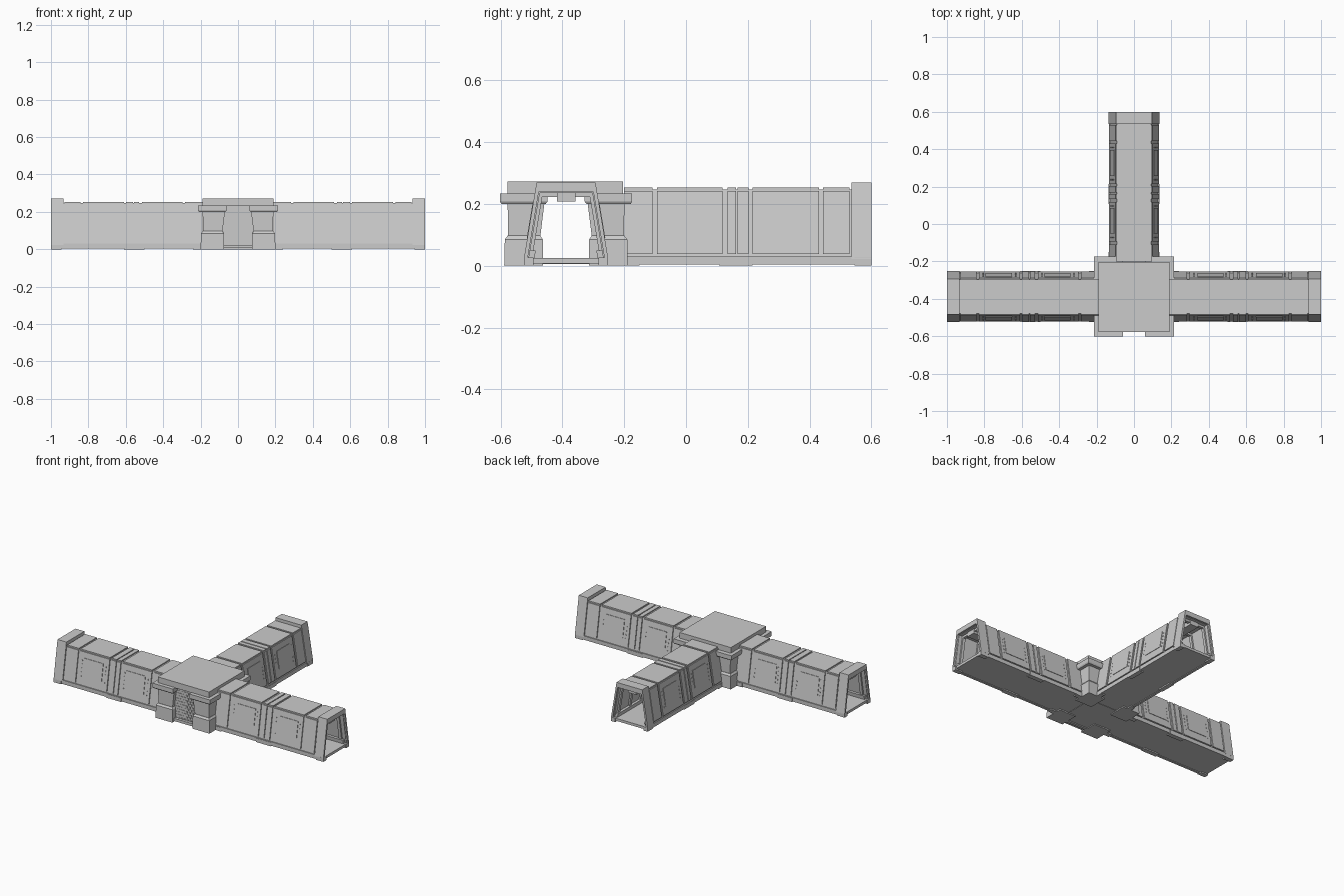
import bpy, bmesh, math
from mathutils import Matrix, Vector

if "Cube" in bpy.data.objects:
    bpy.data.objects.remove(bpy.data.objects["Cube"])

HUB_Y = -0.388
# each arm: rotation about the hub, and length scale (all run outward along local +x)
ARMS = [(0, 1.0), (math.pi, 1.0), (math.pi / 2, 0.988)]


def finish(name, bm):
    bmesh.ops.recalc_face_normals(bm, faces=bm.faces)
    me = bpy.data.meshes.new(name)
    bm.to_mesh(me)
    bm.free()
    ob = bpy.data.objects.new(name, me)
    bpy.context.collection.objects.link(ob)
    return ob


def prism(bm, section, t0, t1):
    """Extrude a (u, z) section along local x from t0 to t1."""
    a = [bm.verts.new((t0, u, z)) for u, z in section]
    b = [bm.verts.new((t1, u, z)) for u, z in section]
    n = len(section)
    bm.faces.new(a)
    bm.faces.new(b[::-1])
    for i in range(n):
        j = (i + 1) % n
        bm.faces.new((a[i], b[i], b[j], a[j]))


def frustum(bm, lo, hi):
    """Box between rectangle lo=(x0,x1,y0,y1,z) and rectangle hi."""
    rings = []
    for x0, x1, y0, y1, z in (lo, hi):
        rings.append([bm.verts.new(p) for p in
                      ((x0, y0, z), (x1, y0, z), (x1, y1, z), (x0, y1, z))])
    a, b = rings
    bm.faces.new(a[::-1])
    bm.faces.new(b)
    for i in range(4):
        j = (i + 1) % 4
        bm.faces.new((a[i], a[j], b[j], b[i]))


def box(bm, x0, x1, y0, y1, z0, z1):
    frustum(bm, (x0, x1, y0, y1, z0), (x0, x1, y0, y1, z1))


def outer(z):
    """Half width of the sloping tunnel wall at height z."""
    return 0.136 - 0.167 * (z - 0.025)


def wall(bm, t0, t1, z0, z1, d_out, d_in):
    """Plate lying on both sloping walls, between two depths below the outer plane."""
    for s in (1, -1):
        prism(bm, [(s * (outer(z) - d), z) for z, d in
                   ((z0, d_out), (z1, d_out), (z1, d_in), (z0, d_in))], t0, t1)


def arch(bm, t0, t1, z0, top, d_out, d_in, inner_top):
    """Inverted-U frame of the tunnel section."""
    half = [(outer(z0) - d_out, z0), (outer(top) - d_out, top)]
    ins = [(outer(inner_top) - d_in, inner_top), (outer(z0) - d_in, z0)]
    prism(bm, half + [(-u, z) for u, z in half[::-1]] +
          [(-u, z) for u, z in ins[::-1]] + ins, t0, t1)


def arm_part(name, build):
    """Build one part in local space and place it on all three arms."""
    for i, (ang, k) in enumerate(ARMS):
        bm = bmesh.new()
        build(bm)
        m = (Matrix.Translation((0, HUB_Y, 0)) @ Matrix.Rotation(ang, 4, 'Z')
             @ Matrix.Diagonal((k, 1, 1, 1)))
        bm.transform(m)
        finish(f"{name}_{i + 1}", bm)


PANELS = [(0.19, 0.283), (0.298, 0.513), (0.528, 0.556),
          (0.562, 0.598), (0.61, 0.828), (0.842, 0.928)]
BIG = [PANELS[1], PANELS[4]]


# hollow tunnel shell
def shell(bm):
    arch(bm, 0.19, 0.99, 0.022, 0.246, 0.008, 0.016, 0.236)


# outer cladding with seams between plates, on walls and roof
def cladding(bm):
    for t0, t1 in PANELS:
        wall(bm, t0, t1, 0.038, 0.242, 0.001, 0.010)
        r = outer(0.252) - 0.003
        box(bm, t0, t1, -r, r, 0.244, 0.253)


# raised service hatches with bolts
def hatches(bm):
    for t0, t1 in BIG:
        wall(bm, t0 + 0.042, t1 - 0.035, 0.09, 0.205, -0.002, 0.004)
        for i in range(5):
            z = 0.085 + i * 0.025
            for t in (t0 + 0.022, t1 - 0.022):
                wall(bm, t - 0.003, t + 0.003, z, z + 0.006, -0.001, 0.003)


# raised collar at the open end
def collar(bm):
    arch(bm, 0.934, 1.0, 0.022, 0.27, 0.0, 0.012, 0.238)


# inner ribs and ceiling light strip
def ribs(bm):
    for t in (0.29, 0.41, 0.52, 0.605, 0.72, 0.835, 0.955):
        arch(bm, t - 0.01, t + 0.01, 0.025, 0.24, 0.012, 0.026, 0.222)
    wall(bm, 0.2, 0.98, 0.025, 0.05, 0.012, 0.034)
    box(bm, 0.2, 0.97, -0.03, 0.03, 0.207, 0.238)


# floor plate and side sills
def floor(bm):
    box(bm, 0.12, 0.995, -0.124, 0.124, 0.008, 0.025)
    for s in (1, -1):
        y0, y1 = sorted((s * 0.118, s * 0.134))
        box(bm, 0.19, 0.97, y0, y1, 0.004, 0.030)
        for t0, t1 in ((0.2, 0.24), (0.5, 0.61), (0.945, 1.0)):
            y0, y1 = sorted((s * 0.105, s * 0.136))
            box(bm, t0, t1, y0, y1, 0.0, 0.026)


for part_name, fn in (("tunnel_shell", shell), ("wall_cladding", cladding),
                      ("hatches", hatches), ("end_collar", collar),
                      ("inner_ribs", ribs), ("tunnel_floor", floor)):
    arm_part(part_name, fn)


def hub_part(name, build):
    bm = bmesh.new()
    build(bm)
    bm.transform(Matrix.Translation((0, HUB_Y, 0)))
    finish(name, bm)


# hub roof slab and floor
hub_part("hub_roof", lambda bm: box(bm, -0.19, 0.19, -0.189, 0.185, 0.232, 0.272))
hub_part("hub_floor", lambda bm: box(bm, -0.13, 0.13, -0.185, 0.13, 0.006, 0.024))

# four corner pillars: tapered foot, shaft and overhanging cap
for sx in (1, -1):
    for sy in (1, -1):
        def sq(a, b, z):
            return (*sorted((sx * a, sx * b)), *sorted((sy * a, sy * b)), z)

        def pillar(bm):
            frustum(bm, sq(0.075, 0.200, 0.0), sq(0.075, 0.198, 0.085))
            frustum(bm, sq(0.075, 0.198, 0.085), sq(0.083, 0.189, 0.097))
            frustum(bm, sq(0.083, 0.187, 0.097), sq(0.070, 0.189, 0.202))

        def cap(bm):
            frustum(bm, sq(0.066, 0.209, 0.200), sq(0.060, 0.214, 0.208))
            frustum(bm, sq(0.060, 0.214, 0.208), sq(0.060, 0.214, 0.234))

        side = ("right" if sx > 0 else "left") + ("_back" if sy > 0 else "_front")
        hub_part("pillar_" + side, pillar)
        hub_part("pillar_cap_" + side, cap)


# closed front wall with a studded surface
def front_wall(bm):
    box(bm, -0.09, 0.09, -0.165, -0.145, 0.0, 0.235)
    for r in range(11):
        for c in range(-3, 4):
            x = c * 0.022 + (0.011 if r % 2 else 0) - 0.005
            z = 0.02 + r * 0.018
            box(bm, x - 0.007, x + 0.007, -0.168, -0.163, z, z + 0.011)


hub_part("front_wall", front_wall)
